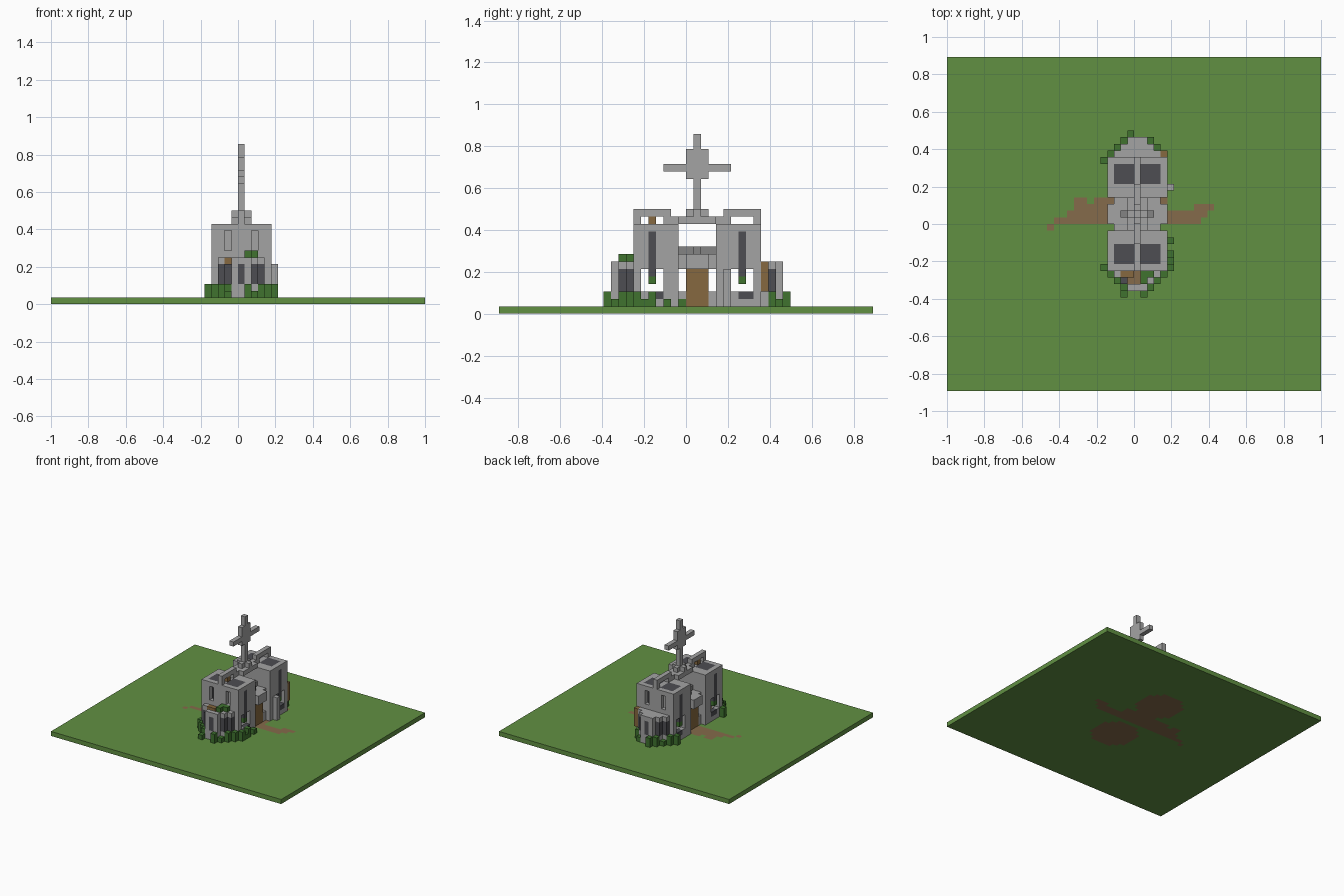
import bpy, bmesh
from mathutils import Vector

if "Cube" in bpy.data.objects:
    bpy.data.objects.remove(bpy.data.objects["Cube"])

U = 1 / 28          # edge of one block
blocks = {}         # block position -> part name
COLOURS = {
    "grass": (0.12, 0.28, 0.055), "dirt": (0.235, 0.145, 0.07),
    "pale_stone": (0.37, 0.37, 0.37), "grey_stone": (0.23, 0.23, 0.23),
    "dark_glass": (0.075, 0.075, 0.085), "timber": (0.24, 0.14, 0.05),
    "ivy": (0.05, 0.17, 0.028),
}
PARTS = {
    "lawn": "grass", "earth_path": "dirt", "front_tower": "pale_stone",
    "back_tower": "pale_stone", "front_apse": "pale_stone", "back_apse": "pale_stone",
    "nave": "pale_stone", "nave_ridge": "grey_stone", "roof_ridge": "pale_stone",
    "cross": "pale_stone", "windows": "dark_glass", "doors": "timber",
    "planks": "timber", "bushes": "ivy",
}


def fill(part, x, y, z):
    """Fill a range of blocks; part None carves them away."""
    for i in range(*x):
        for j in range(*y):
            for k in range(*z):
                if part:
                    blocks[i, j, k] = part
                else:
                    blocks.pop((i, j, k), None)


def sides(part, x, y, z):
    """Fill a range and its mirror about the building's middle plane."""
    fill(part, x, y, z)
    fill(part, (1 - x[1], 1 - x[0]), y, z)


# Ground slab with worn paths and round earth floors
fill("lawn", (-28, 28), (-25, 25), (0, 1))
for y, start, end in ((-1, -13, -12), (0, -12, 10), (1, -10, 11), (2, -9, 5),
                      (2, 9, 12), (3, -9, -7), (3, -6, 5)):
    fill("earth_path", (start, end), (y, y + 1), (0, 1))
for middle in (-6, 8):
    for i in range(-4, 5):
        for j in range(-4, 5):
            if i * i + j * j < 21:
                blocks[i, middle + j, 0] = "earth_path"


def tower(part, y0, front):
    """Hollow square tower; front is True when its outer wall faces -y."""
    y1 = y0 + 6
    mid = y0 + 2 if front else y0 + 3
    fill(part, (-4, 5), (y0, y1), (1, 12))
    fill(None, (-3, 4), (y0 + 1, y1 - 1), (1, 11))
    outer = (y0, y0 + 1) if front else (y1 - 1, y1)
    # Open arches below, slit windows above
    sides(None, (4, 5), (mid - 1, mid + 2), (3, 6))
    sides("windows", (4, 5), (mid, mid + 1), (5, 11))
    sides("bushes", (4, 5), (mid, mid + 1), (4, 5))
    sides("windows", (4, 5), (mid, mid + 2), (2, 3))
    sides(None, (2, 3), outer, (8, 11))
    fill(None, (-2, 3), outer, (1, 6))
    # Dark roof lights
    sides("windows", (1, 4), (mid - 1, mid + 2), (11, 12))


tower("front_tower", -7, True)
tower("back_tower", 4, False)


def apse(part, y0, step):
    """Three stepped rows that round off the end of the building."""
    for n, half in enumerate((3, 2, 1)):
        y = y0 + n * step
        row = (y, y + 1)
        fill(part, (-half, half + 1), row, (6, 7))
        sides(part, (half, half + 1), row, (1, 6))
        if n < 2:
            sides("windows", (half, half + 1), row, (3, 6))
    fill(part, (-1, 2), row, (1, 7))
    fill("windows", (0, 1), row, (3, 6))


apse("front_apse", -8, -1)
apse("back_apse", 10, 1)
fill(None, (-2, 1), (-9, -7), (6, 7))
fill("planks", (-2, 0), (-8, -7), (6, 7))
fill("planks", (4, 5), (10, 11), (3, 7))

# Middle hall with a door and two slit openings on each side
sides("nave", (3, 4), (-1, 4), (1, 7))
sides(None, (3, 4), (-1, 4), (3, 6))
fill("nave", (-3, 4), (-1, 4), (6, 8))
sides("nave", (4, 5), (0, 3), (6, 8))
sides("doors", (3, 4), (0, 3), (1, 6))
fill("nave_ridge", (-1, 2), (-2, 5), (8, 9))
fill("nave_ridge", (-2, 3), (1, 2), (8, 9))

# Open ridge beams on posts, joined by a bridge between the towers
fill("roof_ridge", (-1, 2), (-1, 4), (12, 13))
fill("roof_ridge", (0, 1), (-2, 5), (12, 13))
for start, end in ((-7, -2), (5, 10)):
    fill("roof_ridge", (0, 1), (start, end), (13, 14))
    for y in (start, end - 1):
        fill("roof_ridge", (0, 1), (y, y + 1), (12, 13))
fill("planks", (0, 1), (-5, -4), (12, 13))

# Tall cross on a plus-shaped foot
fill("cross", (-1, 2), (1, 2), (13, 14))
fill("cross", (0, 1), (0, 3), (13, 14))
fill("cross", (0, 1), (1, 2), (14, 24))
fill("cross", (0, 1), (0, 3), (18, 22))
fill("cross", (0, 1), (-3, 6), (19, 20))

# Side buttress
fill("back_tower", (5, 6), (5, 6), (1, 6))

# Bushes round the foot of the walls and growth on the broken roof
for x, y, height in ((-5, -7, 2), (-4, -8, 2), (-3, -9, 2), (-2, -11, 1), (-2, -10, 2),
                     (1, -11, 2), (2, -10, 1), (3, -9, 2), (4, -8, 2), (5, -7, 2),
                     (5, -6, 1), (5, -5, 2), (5, -3, 1), (-1, 13, 2), (-2, 12, 2),
                     (-3, 11, 1), (-4, 10, 2), (-5, 9, 2), (3, 11, 2), (2, 12, 1),
                     (-3, 3, 2), (2, 3, 2), (3, -1, 1)):
    fill("bushes", (x, x + 1), (y, y + 1), (1, 1 + height))
fill("bushes", (1, 3), (-8, -7), (7, 8))
fill("bushes", (1, 2), (-9, -8), (7, 8))

# One material per colour
materials = {}
for name, rgb in COLOURS.items():
    mat = bpy.data.materials.new(name)
    mat.use_nodes = True
    mat.diffuse_color = (*rgb, 1)
    shader = mat.node_tree.nodes["Principled BSDF"]
    shader.inputs["Base Color"].default_value = (*rgb, 1)
    shader.inputs["Roughness"].default_value = 0.9
    materials[name] = mat


def build(part):
    """Skin the exposed sides of a part's blocks as one flat-faced mesh."""
    bm = bmesh.new()
    for cell in [c for c, owner in blocks.items() if owner == part]:
        centre = Vector(cell) + Vector((0.5, 0.5, 0.5))
        for axis in range(3):
            for sign in (-1, 1):
                beside = list(cell)
                beside[axis] += sign
                if tuple(beside) in blocks:
                    continue
                n, a, b = Vector(), Vector(), Vector()
                n[axis] = sign / 2
                a[(axis + 1) % 3] = 0.5
                b[(axis + 2) % 3] = sign / 2
                corners = (n - a - b, n + a - b, n + a + b, n - a + b)
                bm.faces.new([bm.verts.new((centre + c) * U) for c in corners])
    bmesh.ops.remove_doubles(bm, verts=bm.verts, dist=U / 100)
    bmesh.ops.dissolve_limit(bm, angle_limit=0.01, verts=bm.verts, edges=bm.edges)
    mesh = bpy.data.meshes.new(part)
    bm.to_mesh(mesh)
    bm.free()
    mesh.materials.append(materials[PARTS[part]])
    bpy.context.scene.collection.objects.link(bpy.data.objects.new(part, mesh))


for part in PARTS:
    build(part)
